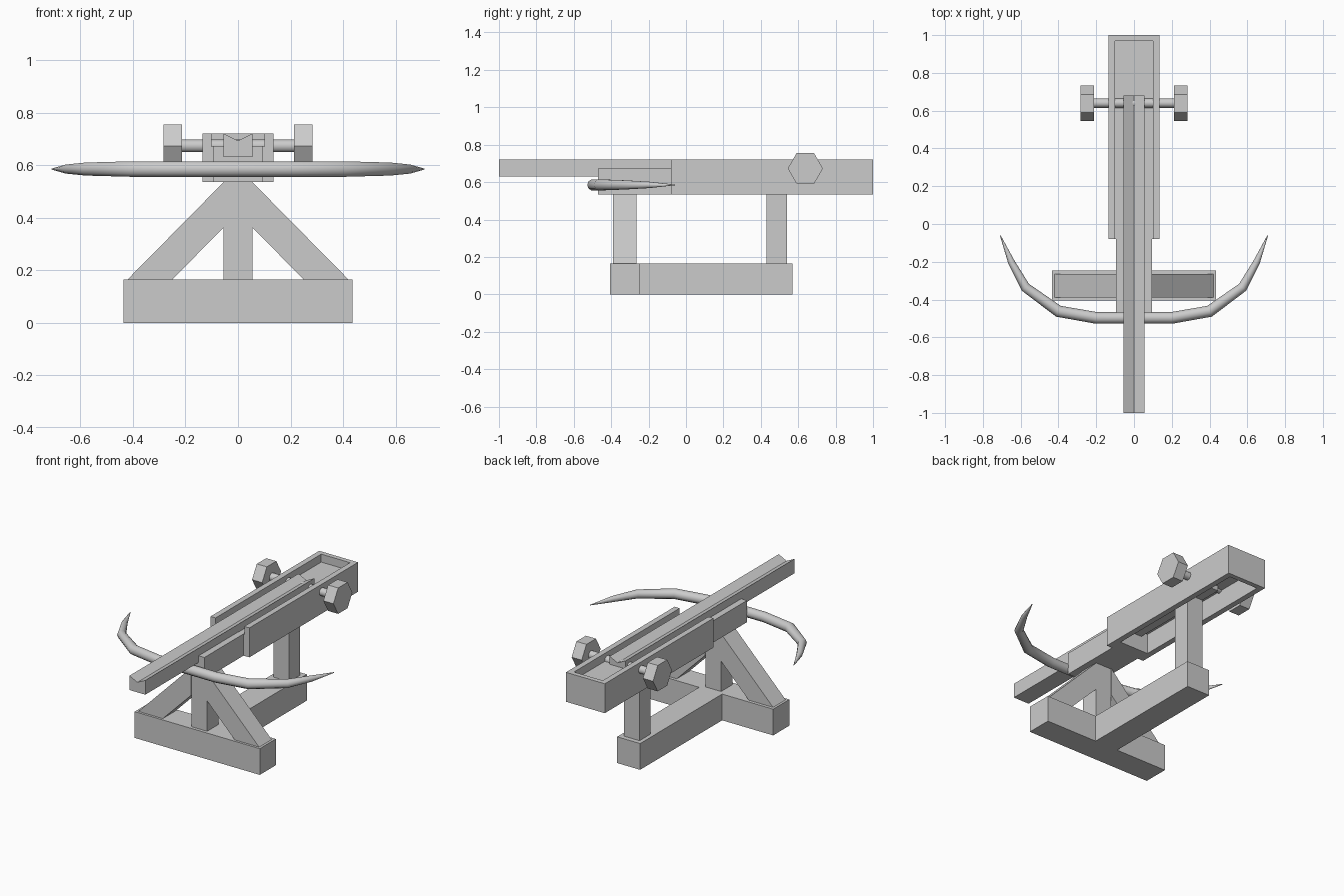
import bpy, bmesh, math
from mathutils import Vector

if "Cube" in bpy.data.objects:
    bpy.data.objects.remove(bpy.data.objects["Cube"])


def make(name, verts, faces):
    mesh = bpy.data.meshes.new(name)
    mesh.from_pydata(verts, [], faces)
    bm = bmesh.new()
    bm.from_mesh(mesh)
    bmesh.ops.recalc_face_normals(bm, faces=bm.faces)
    bm.to_mesh(mesh)
    bm.free()
    obj = bpy.data.objects.new(name, mesh)
    bpy.context.collection.objects.link(obj)
    return obj


def prism(name, profile, y0, y1):
    """Extrude an x/z profile along y."""
    n = len(profile)
    verts = [(x, y, z) for y in (y0, y1) for x, z in profile]
    faces = [tuple(range(n)), tuple(range(n, 2 * n))]
    faces += [(i, (i + 1) % n, n + (i + 1) % n, n + i) for i in range(n)]
    return make(name, verts, faces)


def box(name, x0, x1, y0, y1, z0, z1):
    return prism(name, [(x0, z0), (x1, z0), (x1, z1), (x0, z1)], y0, y1)


def tube(name, path, radii, sides, start=0.0):
    """Sweep a round section along a path lying in a horizontal plane."""
    pts = [Vector(p) for p in path]
    verts, faces = [], []
    for i, (p, r) in enumerate(zip(pts, radii)):
        t = (pts[min(i + 1, len(pts) - 1)] - pts[max(i - 1, 0)]).normalized()
        side = t.cross(Vector((0, 0, 1)))
        for k in range(sides):
            a = start + 2 * math.pi * k / sides
            verts.append(p + side * r * math.cos(a) + Vector((0, 0, r * math.sin(a))))
    for i in range(len(pts) - 1):
        for k in range(sides):
            j = (k + 1) % sides
            faces.append((i * sides + k, i * sides + j, (i + 1) * sides + j, (i + 1) * sides + k))
    last = (len(pts) - 1) * sides
    faces += [tuple(range(sides)), tuple(range(last, last + sides))]
    return make(name, verts, faces)


def smooth(obj):
    bpy.ops.object.select_all(action='DESELECT')
    obj.select_set(True)
    bpy.context.view_layer.objects.active = obj
    bpy.ops.object.shade_smooth_by_angle(angle=math.radians(50))


# T-shaped base
box("base_cross_beam", -0.435, 0.435, -0.405, -0.245, 0, 0.165)
box("base_long_beam", -0.08, 0.08, -0.245, 0.57, 0, 0.165)

# Uprights and diagonal braces
box("front_post", -0.055, 0.055, -0.385, -0.27, 0.165, 0.535)
box("rear_post", -0.055, 0.055, 0.43, 0.54, 0.165, 0.665)
for s, label in ((-1, "left"), (1, "right")):
    prism(label + "_brace", [(s * 0.42, 0.165), (s * 0.25, 0.165),
                             (s * 0.055, 0.362), (s * 0.055, 0.535)], -0.39, -0.265)

# Stock: side walls, end wall, raised floor and solid nose
for s, label in ((-1, "left"), (1, "right")):
    box(label + "_stock_wall", *sorted((s * 0.1, s * 0.135)), -0.08, 1.0, 0.535, 0.72)
box("stock_end_wall", -0.1, 0.1, 0.97, 1.0, 0.535, 0.72)
box("stock_floor", -0.1, 0.1, -0.08, 0.97, 0.66, 0.67)
box("stock_nose_plate", -0.1, 0.1, -0.08, 0.0, 0.535, 0.66)
box("stock_nose", -0.095, 0.095, -0.47, -0.08, 0.535, 0.672)

# Grooved bolt rail
prism("bolt_rail", [(-0.055, 0.63), (0.055, 0.63), (0.055, 0.72),
                    (0.0, 0.693), (-0.055, 0.72)], -1.0, 0.68)

# Tapered bow
half = [(0.2, -0.497), (0.4, -0.462), (0.575, -0.335), (0.65, -0.2), (0.708, -0.06)]
size = [0.031, 0.031, 0.026, 0.018, 0.002]
path = [(-x, y, 0.585) for x, y in reversed(half)] + [(x, y, 0.585) for x, y in half]
smooth(tube("bow", path, size[::-1] + size, 10))

# Winding axle with hexagonal knobs
smooth(tube("winch_axle", [(-0.22, 0.64, 0.673), (0.22, 0.64, 0.673)], [0.025] * 2, 10))
for s, label in ((-1, "left"), (1, "right")):
    tube(label + "_winch_knob", [(s * 0.213, 0.638, 0.673), (s * 0.283, 0.638, 0.673)],
         [0.094] * 2, 6)
